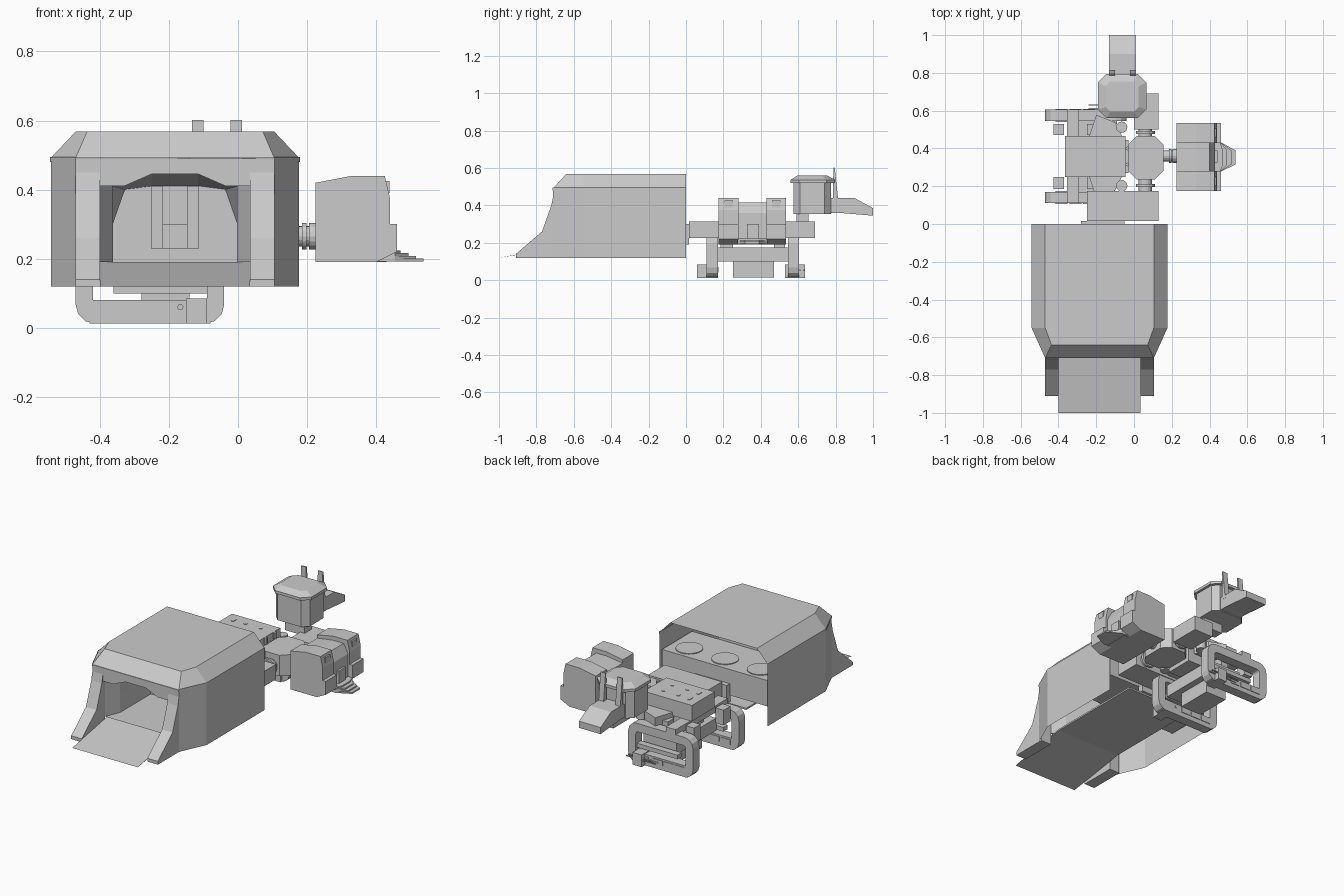
import bpy, bmesh, math

if "Cube" in bpy.data.objects:
    bpy.data.objects.remove(bpy.data.objects["Cube"])


def mesh(name, verts, faces):
    me = bpy.data.meshes.new(name)
    me.from_pydata(verts, [], faces)
    bm = bmesh.new()
    bm.from_mesh(me)
    bmesh.ops.recalc_face_normals(bm, faces=bm.faces)
    bm.to_mesh(me)
    bm.free()
    ob = bpy.data.objects.new(name, me)
    bpy.context.collection.objects.link(ob)
    return ob


def loft(name, rings, caps=True):
    n = len(rings[0])
    faces = [(k * n + i, k * n + (i + 1) % n, (k + 1) * n + (i + 1) % n, (k + 1) * n + i)
             for k in range(len(rings) - 1) for i in range(n)]
    if caps:
        faces += [tuple(range(n)), tuple(range((len(rings) - 1) * n, len(rings) * n))]
    return mesh(name, [p for r in rings for p in r], faces)


def prism(name, pts, axis, a, b):
    put = {'x': lambda p, t: (t, p[0], p[1]),
           'y': lambda p, t: (p[0], t, p[1]),
           'z': lambda p, t: (p[0], p[1], t)}[axis]
    return loft(name, [[put(p, a) for p in pts], [put(p, b) for p in pts]])


def rect(a0, a1, b0, b1):
    return [(a0, b0), (a1, b0), (a1, b1), (a0, b1)]


def octo(a0, a1, b0, b1, c):
    return [(a0 + c, b0), (a1 - c, b0), (a1, b0 + c), (a1, b1 - c),
            (a1 - c, b1), (a0 + c, b1), (a0, b1 - c), (a0, b0 + c)]


def box(name, x0, x1, y0, y1, z0, z1):
    return prism(name, rect(x0, x1, y0, y1), 'z', z0, z1)


def stack(name, layers):
    return loft(name, [[(x, y, z) for x, y in pts] for pts, z in layers])


def cyl(name, axis, u, v, r, a, b, n=16):
    pts = [(u + r * math.cos(2 * math.pi * i / n), v + r * math.sin(2 * math.pi * i / n)) for i in range(n)]
    return prism(name, pts, axis, a, b)


CX = -0.1825  # hangar centre line


def both(x0, x1):
    return [(x0, x1), (2 * CX - x1, 2 * CX - x0)]


# Hangar shell: open at the back and below
low = [(.177, 0), (.177, -.55), (.105, -.71), (-.47, -.71), (-.542, -.55), (-.542, 0)]
top = [(.105, 0), (.105, -.55), (.072, -.64), (-.437, -.64), (-.47, -.55), (-.47, 0)]
v = [(x, y, .12) for x, y in low] + [(x, y, .492) for x, y in low] + [(x, y, .568) for x, y in top]
f = [(i, i + 1, i + 7, i + 6) for i in (0, 1, 3, 4)]
f += [(i + 6, i + 7, i + 13, i + 12) for i in range(5)] + [tuple(range(12, 18))]
mesh("hangar_shell", v, f)

# Seam strips under the roof edge
for x0, x1 in both(.105, .179):
    xo, xi = (x1, x0) if x1 > 0 else (x0, x1)
    mesh("roof_seam", [(xo, 0, .48), (xo, -.55, .48), (xi, -.713, .48),
                       (xo, 0, .495), (xo, -.55, .495), (xi, -.713, .495)],
         [(0, 1, 4, 3), (1, 2, 5, 4)])

# Entrance lintel with a notch, pillars, ramp and floor
prism("entrance_lintel", [(.105, .49), (-.47, .49), (-.47, .41), (-.33, .41), (-.25, .445),
                          (-.115, .445), (-.035, .41), (.105, .41)], 'y', -.71, -.69)
pillar = [(-.91, .12), (-.91, .14), (-.77, .26), (-.72, .4), (-.71, .45), (-.69, .45), (-.69, .12)]
for x0, x1 in both(.035, .105):
    prism("entrance_pillar", pillar, 'x', x0, x1)
prism("ramp_and_floor", [(-1, .12), (-.62, .19), (0, .19), (0, .18), (-.62, .18)], 'x', -.40, .035)

# Tapering hangar interior
def bay(y, h, hb, zt, zn):
    return [(CX - h, y, .19), (CX - h, y, .30), (CX - hb, y, zt), (CX - .067, y, zn),
            (CX + .067, y, zn), (CX + hb, y, zt), (CX + h, y, .30), (CX + h, y, .19)]
loft("hangar_bay", [bay(-.69, .217, .217, .41, .445), bay(-.6, .18, .18, .41, .44),
                    bay(-.3, .18, .145, .40, .41)], caps=False)
box("bay_end_wall", CX - .18, CX + .18, -.31, -.30, .19, .41)
for x0, x1 in both(CX + .035, CX + .07):
    box("bay_wall_panel", x0, x1, -.325, -.31, .23, .41)
box("bay_door", CX - .035, CX + .035, -.317, -.31, .23, .30)

# Cargo block at the back of the hangar
box("cargo_block", -.535, .17, -.30, -.015, .23, .385)
for x in (-.42, CX, .055):
    cyl("cargo_cap", 'z', x, -.11, .075, .385, .39, 24)
box("docking_plate", -.28, -.05, -.02, .015, .19, .30)

# Side boxes, central node and perforated deck
box("front_box", -.25, .13, .015, .175, .225, .315)
box("rear_box", 0, .13, .50, .69, .225, .315)
stack("central_node", [(octo(-.03, .155, .235, .465, .045), .215), (octo(-.03, .155, .235, .465, .045), .34)])
for y0, y1 in ((.17, .24), (.46, .51)):
    cyl("node_neck", 'y', .06, .27, .036, y0, y1)
    cyl("node_collar", 'y', .06, .27, .05, (y0 + y1) / 2 - .008, (y0 + y1) / 2 + .008)
box("deck", -.365, -.045, .25, .465, .28, .375)
box("deck_keel", -.31, -.03, .27, .445, .19, .28)
for x in (-.23, -.13, -.035):
    for y in (.315, .4):
        cyl("deck_bolt", 'z', x, y, .01, .34, .378, 8)
for y in (.315, .4):
    box("deck_slot", -.315, -.3, y - .016, y + .016, .35, .378)
for s in (-1, 1):
    yc = .3575
    prism("deck_strut", [(-.24, yc + s * .1), (-.06, yc + s * .1), (-.1, yc + s * .18), (-.2, yc + s * .22)],
          'z', .24, .30)
    cyl("deck_drum", 'z', -.065, yc + s * .155, .03, .24, .315, 12)

# Right hand module and its coupling
for x0, x1, r in ((.15, .19, .03), (.185, .198, .038), (.198, .205, .03), (.205, .23, .038)):
    cyl("module_coupling", 'x', .36, .265, r, x0, x1)
wing = [(.225, .19), (.225, .42), (.33, .44), (.425, .44), (.44, .375), (.44, .30), (.46, .30), (.46, .22), (.40, .19)]
for y0, y1 in ((.175, .28), (.43, .535)):
    prism("module_wing", wing, 'y', y0, y1)
    box("wing_latch", .39, .438, y0 + .03, y1 - .03, .39, .425)
prism("module_core", [(.225, .19), (.225, .40), (.33, .415), (.40, .415), (.43, .36), (.43, .19)], 'y', .28, .43)
for i in range(4):
    xe = .537 - .022 * i
    prism("module_step", [(.40, .275), (.455, .275), (xe, .315), (xe, .39), (.455, .435), (.40, .435)],
          'z', .192 + .008 * i, .2 + .008 * i)
box("module_window", .43, .442, .325, .39, .22, .30)

# Control tower with nose and antennas
box("tower_neck", -.10, .03, .59, .655, .30, .36)
stack("tower", [(octo(-.175, .05, .575, .775, .035), .355), (octo(-.175, .05, .575, .775, .035), .52),
                (octo(-.19, .065, .56, .795, .045), .52), (octo(-.19, .065, .56, .795, .045), .537),
                (octo(-.15, .025, .595, .755, .025), .56)])
prism("tower_nose", [(.77, .44), (.90, .44), (1.0, .385), (1.0, .345), (.82, .36), (.77, .36)], 'x', -.133, .01)
for x0 in (-.133, -.022):
    prism("antenna", [(.785, .42), (.815, .42), (.795, .602), (.788, .602)], 'x', x0, x0 + .033)

# Rounded landing frames
def frame(m, c):
    pts = []
    for cx, cz, a in ((-.04 - m - c, .012 + m + c, -90), (-.04 - m - c, .25 - m - c, 0),
                      (-.47 + m + c, .25 - m - c, 90), (-.47 + m + c, .012 + m + c, 180)):
        pts += [(cx + c * math.cos(math.radians(a + t)), cz + c * math.sin(math.radians(a + t)))
                for t in (0, 30, 60, 90)]
    return pts


outer, inner = frame(0, .055), frame(.05, .015)
for y0, y1 in ((.11, .17), (.545, .605)):
    rings = [[(x, y, z) for x, z in p] for p, y in ((outer, y0), (outer, y1), (inner, y1), (inner, y0), (outer, y0))]
    loft("landing_frame", rings, caps=False)
    box("frame_lower_bar", -.43, -.08, y0, y1, .012, .08)
    for x in (-.415, -.342, -.27):
        box("frame_window", x, x + .063, y0 - .004, y1 + .004, .04, .07)
    cyl("frame_bolt", 'y', -.167, .06, .009, y0 - .005, y1 + .005, 8)
    box("frame_crossbar", -.36, -.09, y0 + .01, y1 - .01, .10, .125)
box("frame_cross_beam", -.355, -.29, .11, .605, .24, .28)
box("lower_beam", -.32, -.10, .17, .545, .10, .175)
box("lower_body", -.28, -.14, .25, .47, .015, .10)
for y0, y1 in ((.185, .25), (.47, .53)):
    box("frame_block", -.425, -.37, y0, y1, .19, .28)
    box("frame_hanger", -.25, -.20, y0, y1, .14, .27)
for y0, y1 in ((.06, .165), (.53, .635)):
    box("landing_foot", -.15, -.09, y0, y1, .012, .085)
for y in (.61, .63):
    box("foot_rod", -.24, -.045, y - .003, y + .003, .05, .056)
